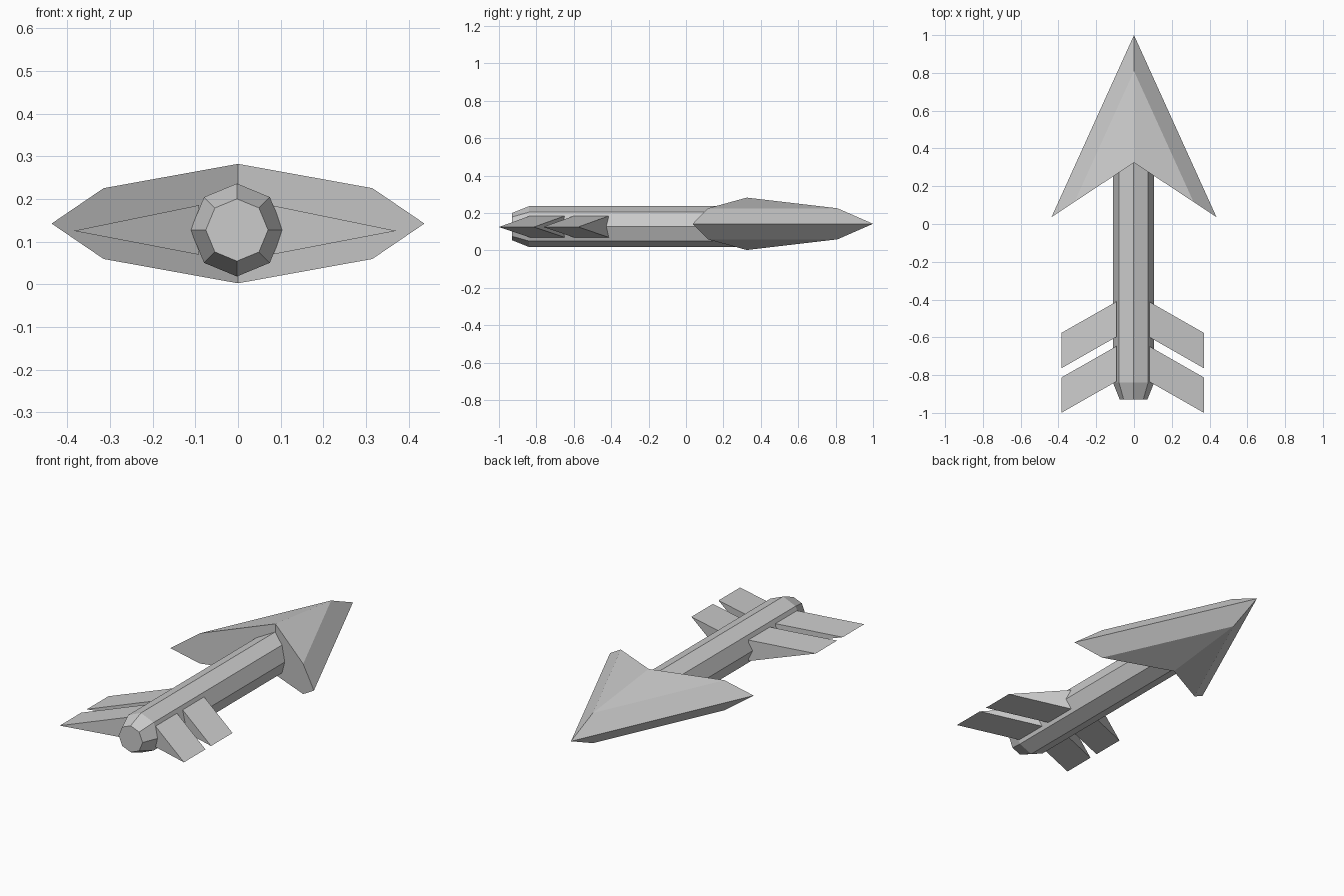
import bpy
import bmesh
from math import sin, cos, pi

if "Cube" in bpy.data.objects:
    bpy.data.objects.remove(bpy.data.objects["Cube"])


def make_object(name, verts, faces):
    mesh = bpy.data.meshes.new(name)
    mesh.from_pydata(verts, [], faces)
    bm = bmesh.new()
    bm.from_mesh(mesh)
    bmesh.ops.recalc_face_normals(bm, faces=bm.faces)
    bm.to_mesh(mesh)
    bm.free()
    obj = bpy.data.objects.new(name, mesh)
    bpy.context.collection.objects.link(obj)
    return obj


# Arrowhead: bevelled swept wedge, right half mirrored across x = 0
ZC = 0.1425
verts = [(0, 1, ZC), (0.437, 0.036, ZC)]
for s in (1, -1):
    verts += [(0, 0.81, ZC + s * 0.083),
              (0.315, 0.117, ZC + s * 0.083),
              (0, 0.325, ZC + s * 0.14)]
faces = [(0, 1, 3, 2), (2, 3, 4),          # upper bevel and top
         (1, 0, 5, 6), (6, 5, 7),          # lower bevel and underside
         (1, 6, 7, 4, 3)]                  # notched back
bm = bmesh.new()
half = []
for side in (1, -1):
    vs = [bm.verts.new((side * x, y, z)) for x, y, z in verts]
    for f in faces:
        bm.faces.new([vs[i] for i in f])
bmesh.ops.remove_doubles(bm, verts=bm.verts, dist=0.0001)
bmesh.ops.recalc_face_normals(bm, faces=bm.faces)
mesh = bpy.data.meshes.new("arrowhead")
bm.to_mesh(mesh)
bm.free()
bpy.context.collection.objects.link(bpy.data.objects.new("arrowhead", mesh))

# Shaft: octagonal rod with a chamfered tail
CX, CZ, N = -0.0025, 0.1275, 8
rings = [(-0.93, 0.073), (-0.84, 0.109), (0.34, 0.109)]
verts = [(CX + r * sin(2 * pi * i / N), y, CZ + r * cos(2 * pi * i / N))
         for y, r in rings for i in range(N)]
faces = [(k * N + i, k * N + (i + 1) % N, (k + 1) * N + (i + 1) % N, (k + 1) * N + i)
         for k in range(len(rings) - 1) for i in range(N)]
faces += [tuple(range(N)), tuple(range(2 * N, 3 * N))]
make_object("shaft", verts, faces)


# Fletching: swept wedges that taper to an outer edge
def fin(name, side, y):
    cx, root, tip, length, sweep, h = -0.007, 0.085, 0.378, 0.187, 0.167, 0.058
    verts = []
    for y0 in (y, y - length):
        verts += [(cx + side * root, y0, CZ + h),
                  (cx + side * root, y0, CZ - h),
                  (cx + side * tip, y0 - sweep, CZ - 0.002)]
    make_object(name, verts, [(0, 1, 2), (3, 4, 5), (0, 1, 4, 3),
                              (1, 2, 5, 4), (2, 0, 3, 5)])


for side, label in ((1, "right"), (-1, "left")):
    fin("front_fin_" + label, side, -0.41)
    fin("rear_fin_" + label, side, -0.646)
